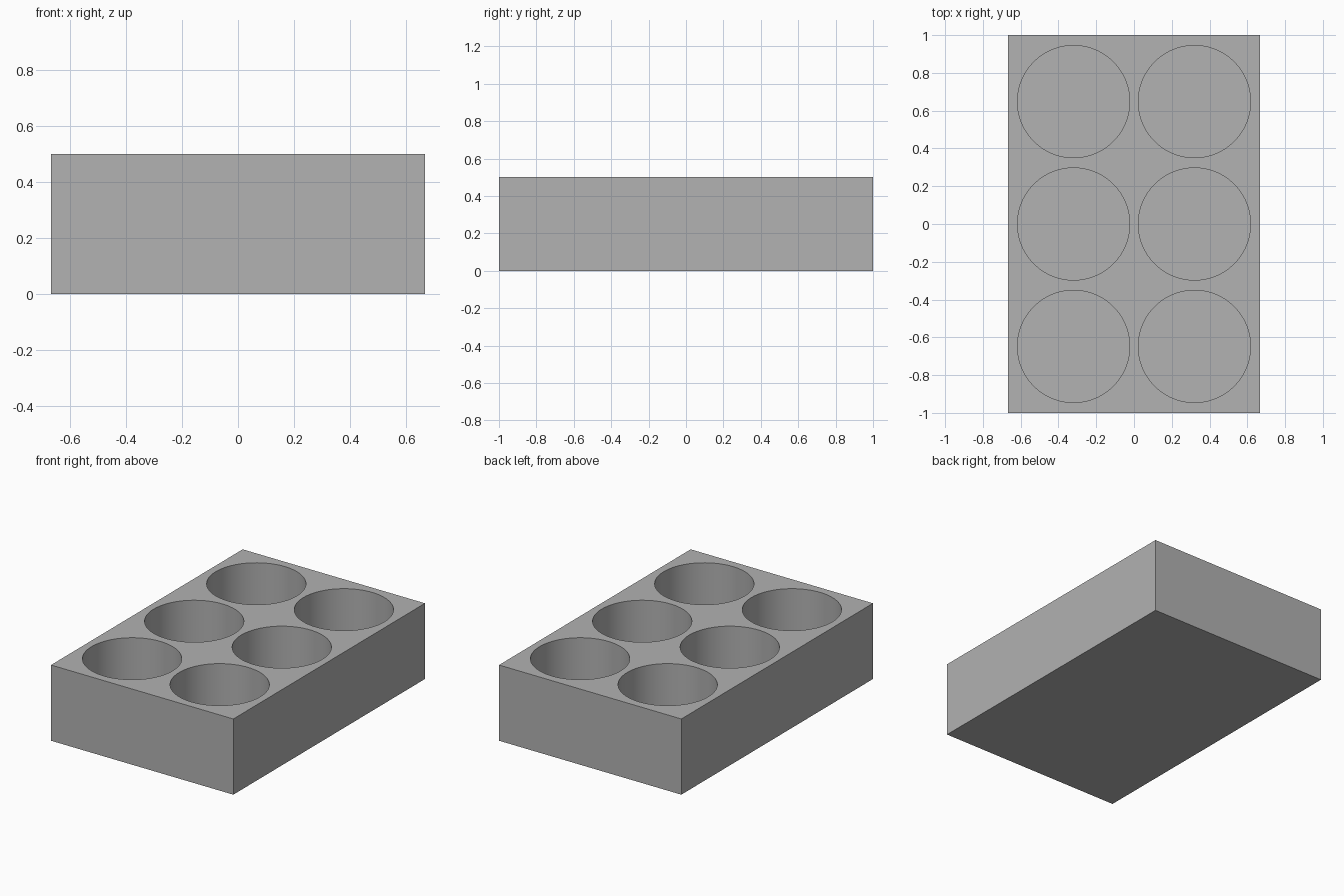
import bpy

if "Cube" in bpy.data.objects:
    bpy.data.objects.remove(bpy.data.objects["Cube"])

W, L, H = 1.332, 2.0, 0.5      # block size
RADIUS, FLOOR = 0.297, 0.05    # pocket radius and floor thickness
DX, DY = 0.32, 0.648           # pocket spacing

grey = bpy.data.materials.new("light grey")
grey.diffuse_color = (0.445, 0.445, 0.445, 1)
grey.use_nodes = True
grey.node_tree.nodes["Principled BSDF"].inputs["Base Color"].default_value = grey.diffuse_color

# Solid block
bpy.ops.mesh.primitive_cube_add(size=1, location=(0, 0, H / 2))
tray = bpy.context.object
tray.name = "six_pocket_tray"
tray.scale = (W, L, H)
bpy.ops.object.transform_apply(location=True, rotation=False, scale=True)
tray.data.materials.append(grey)

# Round blind pockets, two columns by three rows
cutters = []
for x in (-DX, DX):
    for y in (-DY, 0, DY):
        bpy.ops.mesh.primitive_cylinder_add(vertices=96, radius=RADIUS, depth=H,
                                            location=(x, y, FLOOR + H / 2))
        cutter = bpy.context.object
        cutter.name = "pocket_cutter"
        cutter.hide_render = True
        cutter.data.materials.append(grey)
        cut = tray.modifiers.new("pocket", 'BOOLEAN')
        cut.operation = 'DIFFERENCE'
        cut.solver = 'EXACT'
        cut.object = cutter
        cutters.append(cutter)

# Apply the cuts and remove the cutters
bpy.ops.object.select_all(action='DESELECT')
tray.select_set(True)
bpy.context.view_layer.objects.active = tray
for name in [m.name for m in tray.modifiers]:
    bpy.ops.object.modifier_apply(modifier=name)
for cutter in cutters:
    bpy.data.objects.remove(cutter)

# Smooth pocket walls with crisp rims
bpy.ops.object.shade_smooth_by_angle()
